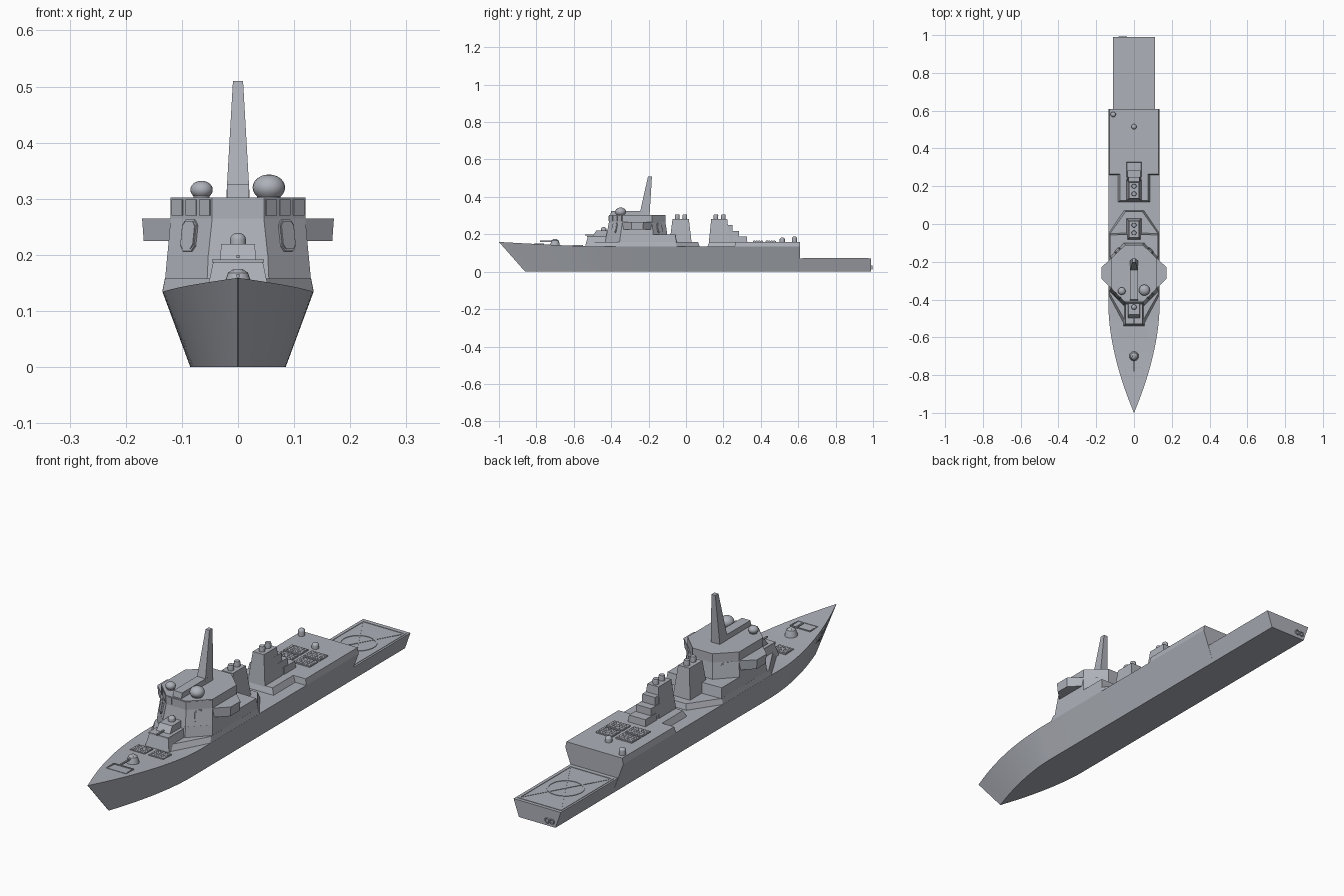
import bpy, bmesh, math
from mathutils import Vector

cube = bpy.data.objects.get("Cube")
if cube:
    bpy.data.objects.remove(cube, do_unlink=True)

# One paint colour for the whole ship
PAINT = (0.42, 0.44, 0.485, 1)
GREY = bpy.data.materials.new("naval grey")
GREY.use_nodes = True
GREY.diffuse_color = PAINT
GREY.node_tree.nodes["Principled BSDF"].inputs["Base Color"].default_value = PAINT


def finish(name, bm, smooth=False):
    bmesh.ops.recalc_face_normals(bm, faces=bm.faces)
    me = bpy.data.meshes.new(name)
    bm.to_mesh(me)
    bm.free()
    me.materials.append(GREY)
    ob = bpy.data.objects.new(name, me)
    bpy.context.collection.objects.link(ob)
    if smooth:
        bpy.ops.object.select_all(action='DESELECT')
        ob.select_set(True)
        bpy.context.view_layer.objects.active = ob
        bpy.ops.object.shade_smooth_by_angle(angle=math.radians(35))


def add_loft(bm, rings):
    loops = [[bm.verts.new(p) for p in ring] for ring in rings]
    n = len(loops[0])
    for a, b in zip(loops, loops[1:]):
        for i in range(n):
            j = (i + 1) % n
            bm.faces.new((a[i], a[j], b[j], b[i]))
    bm.faces.new(loops[0][::-1])
    bm.faces.new(loops[-1])


def loft(name, rings, smooth=False):
    bm = bmesh.new()
    add_loft(bm, rings)
    finish(name, bm, smooth)


def rect(hw, y0, y1, z, x=0):
    return [(x - hw, y0, z), (x + hw, y0, z), (x + hw, y1, z), (x - hw, y1, z)]


def octa(hw, cw, yf, yfc, yrc, yr, z):
    return [(-cw, yf, z), (cw, yf, z), (hw, yfc, z), (hw, yrc, z),
            (cw, yr, z), (-cw, yr, z), (-hw, yrc, z), (-hw, yfc, z)]


def lathe(name, x, y, profile, n=20):
    rings = [[(x + r * math.cos(k * math.tau / n), y + r * math.sin(k * math.tau / n), z)
              for k in range(n)] for r, z in profile]
    loft(name, rings, True)


def dome(name, x, y, z, r, stem, first=0):
    # first < 0 starts the ball below its middle; 0 gives a straight-sided body
    steps = [k * math.pi / 12.5 for k in range(first, 7)]
    profile = [(r * math.cos(steps[0]), z - 0.003)]
    profile += [(r * math.cos(a), z + stem + 0.8 * r * math.sin(a)) for a in steps]
    lathe(name, x, y, profile)


def boxes(name, specs):
    bm = bmesh.new()
    for x, y, z, hx, hy, hz in specs:
        add_loft(bm, [rect(hx, y - hy, y + hy, z + s * hz, x) for s in (-1, 1)])
    finish(name, bm)


def plate(name, quad, outline, lift):
    # thin panel on a wall; outline is in wall fractions (across, up)
    a, b, c, d = map(Vector, quad)
    normal = (b - a).cross(d - a).normalized()
    pts = [a.lerp(b, u).lerp(d.lerp(c, u), v) for u, v in outline]
    loft(name, [[p + normal * o for p in pts] for o in (-0.002, lift)])


def deck_z(y):
    t = max(0, (-0.5 - y) / 0.5)
    return 0.135 + 0.024 * t ** 1.2


# Hull: deck and keel widths swept from bow to the hangar step
hull = []
for k in range(25):
    t = k / 24
    curve = 1 - (1 - t) ** 1.75
    y_top, y_low = -1 + 0.56 * t, -0.86 + 0.42 * t
    w, b = max(0.0008, 0.135 * curve), max(0.0008, 0.085 * curve)
    z = deck_z(y_top)
    hull.append([(-b, y_low, 0), (b, y_low, 0), (w, y_top, z), (-w, y_top, z)])
hull.append([(-0.085, 0.61, 0), (0.085, 0.61, 0), (0.135, 0.61, 0.135), (-0.135, 0.61, 0.135)])
loft("hull", hull, True)
loft("stern_hull", [[(-0.085, y, 0), (0.085, y, 0), (0.11, y, 0.071), (-0.11, y, 0.071)]
                    for y in (0.6, 0.99)])

# Aft raised deck and its narrower forward end
loft("aft_deck", [rect(0.135, 0.26, 0.61, 0.135), rect(0.13, 0.264, 0.61, 0.16)])
loft("aft_deck_neck", [rect(0.085, 0.115, 0.3, 0.134), rect(0.073, 0.125, 0.3, 0.16)])

# Forward superstructure tiers
loft("lower_tier", [octa(0.1345, 0.052, -0.53, -0.375, -0.05, 0.072, 0.135),
                    octa(0.13, 0.045, -0.515, -0.365, -0.055, 0.065, 0.158)])
loft("middle_tier", [octa(0.13, 0.055, -0.432, -0.355, -0.05, -0.048, 0.156),
                     octa(0.126, 0.053, -0.425, -0.35, -0.058, -0.056, 0.2)])
tower = [octa(0.126, 0.053, -0.425, -0.35, -0.175, -0.1, 0.198),
         octa(0.12, 0.046, -0.412, -0.34, -0.182, -0.11, 0.265),
         octa(0.12, 0.046, -0.412, -0.34, -0.182, -0.11, 0.302)]
loft("bridge_tower", tower)
loft("bridge_wings", [octa(0.168, 0.045, -0.41, -0.29, -0.23, -0.112, 0.225),
                      octa(0.171, 0.045, -0.411, -0.292, -0.228, -0.111, 0.265)])


def wall(low, high, i):
    j = (i + 1) % 8
    return tower[low][i], tower[low][j], tower[high][j], tower[high][i]


# Bridge windows, three panes to each forward wall
for i in (0, 1, 7):
    for k in range(3):
        u, v = k / 3 + 0.04, (k + 1) / 3 - 0.04
        plate("window_pane", wall(1, 2, i), [(u, 0.14), (v, 0.14), (v, 0.92), (u, 0.92)], 0.002)

# Eight-sided radar panels on the four angled walls
for i in (1, 3, 5, 7):
    for name, s, lift in (("radar_frame", 1, 0.004), ("radar_face", 0.88, 0.006)):
        half = [(0.17, -0.28), (0.17, 0.28), (0.1, 0.42), (-0.1, 0.42)]
        ring = half + [(-u, -v) for u, v in half]
        plate(name, wall(0, 1, i), [(0.5 + s * u, 0.54 + s * v) for u, v in ring], lift)

# Roof equipment and raked mast
loft("roof_box", [rect(0.02, -0.405, -0.22, 0.3), rect(0.02, -0.4, -0.22, 0.325)])
loft("mast", [rect(0.021, -0.25, -0.195, 0.3), rect(0.009, -0.203, -0.182, 0.51)])
dome("large_radome", 0.055, -0.35, 0.302, 0.029, 0.018, -3)
dome("small_radome", -0.065, -0.355, 0.302, 0.02, 0.014, -3)

# Stepped mount in front of the bridge
loft("mount_base", [rect(0.056, -0.54, -0.4, 0.133), rect(0.044, -0.525, -0.4, 0.188)])
loft("mount_lip", [rect(0.046, -0.53, -0.4, 0.186), rect(0.046, -0.53, -0.4, 0.192)])
loft("mount_box", [rect(0.032, -0.5, -0.4, 0.19), rect(0.03, -0.48, -0.4, 0.219)])
dome("mount_dome", 0, -0.44, 0.219, 0.014, 0.009)
boxes("mount_barrel", [(0, -0.505, 0.197, 0.003, 0.035, 0.003)])

# Foredeck gun
lathe("gun_turret", 0, -0.7, [(0.026, 0.138), (0.024, 0.15), (0.018, 0.168), (0.008, 0.175)])
loft("gun_housing", [rect(0.015, -0.72, -0.69, 0.145), rect(0.009, -0.71, -0.69, 0.172)])
boxes("gun_barrel", [(0, -0.745, 0.163, 0.003, 0.035, 0.003)])

# Funnels with exhaust pipes
loft("forward_funnel", [rect(0.04, -0.088, 0.03, 0.156), rect(0.026, -0.072, 0.015, 0.283)])
loft("aft_funnel", [rect(0.04, 0.122, 0.235, 0.157), rect(0.026, 0.135, 0.22, 0.283)])
for y0, y1, hw, z in ((0.2, 0.248, 0.03, 0.25), (0.22, 0.282, 0.034, 0.217), (0.25, 0.325, 0.038, 0.188)):
    loft("funnel_step", [rect(hw + 0.003, y0, y1 + 0.003, 0.157), rect(hw, y0, y1, z)])
for y in (-0.047, -0.006, 0.16, 0.2):
    lathe("exhaust_pipe", 0, y, [(0.012, 0.28), (0.0125, 0.3), (0.011, 0.305)])


# Missile hatches: raised frames with rows of lids
def hatch(x, y, z, hx, hy, nx, ny):
    boxes("hatch_frame", [(x, y, z, hx, hy, 0.004)])
    px, py = 2 * hx / (nx + 0.3), 2 * hy / (ny + 0.3)
    boxes("hatch_lids", [(x + (i - (nx - 1) / 2) * px, y + (j - (ny - 1) / 2) * py, z + 0.003,
                          px * 0.36, py * 0.36, 0.002) for i in range(nx) for j in range(ny)])


for side in (-1, 1):
    hatch(side * 0.043, -0.58, deck_z(-0.58), 0.034, 0.028, 6, 4)
    for y in (0.385, 0.452):
        hatch(side * 0.046, y, 0.161, 0.038, 0.028, 6, 4)


# Raised deck outlines
def frame(name, hx, y0, y1, z, w):
    ym, hy = (y0 + y1) / 2, (y1 - y0) / 2
    boxes(name, [(s * hx, ym, z, w, hy + w, 0.002) for s in (-1, 1)]
          + [(0, y, z, hx, w, 0.002) for y in (y0, y1)])


frame("bow_marking", 0.045, -0.81, -0.76, deck_z(-0.785) + 0.001, 0.002)
frame("flight_deck_border", 0.098, 0.628, 0.972, 0.071, 0.004)
bm = bmesh.new()
for k in range(32):
    a, b = k * math.tau / 32, (k + 1) * math.tau / 32
    add_loft(bm, [[(r * math.cos(t), 0.8 + r * math.sin(t), z)
                   for r, t in ((0.066, a), (0.073, a), (0.073, b), (0.066, b))] for z in (0.07, 0.073)])
finish("flight_deck_circle", bm)
for s in (-1, 1):
    loft("flight_deck_cross", [[(-0.098 * s, 0.626, z), (-0.098 * s, 0.632, z),
                                (0.098 * s, 0.974, z), (0.098 * s, 0.968, z)] for z in (0.07, 0.0725)])

# Aft deck domes
dome("aft_dome_side", -0.11, 0.58, 0.16, 0.014, 0.018)
dome("aft_dome_centre", 0, 0.515, 0.16, 0.014, 0.012)

# Twin ports on the transom
for x in (-0.071, -0.049):
    bpy.ops.mesh.primitive_torus_add(location=(x, 0.994, 0.023), rotation=(math.pi / 2, 0, 0),
                                     major_radius=0.009, minor_radius=0.003,
                                     major_segments=20, minor_segments=6)
    port = bpy.context.object
    port.name = "transom_port"
    port.data.materials.append(GREY)
